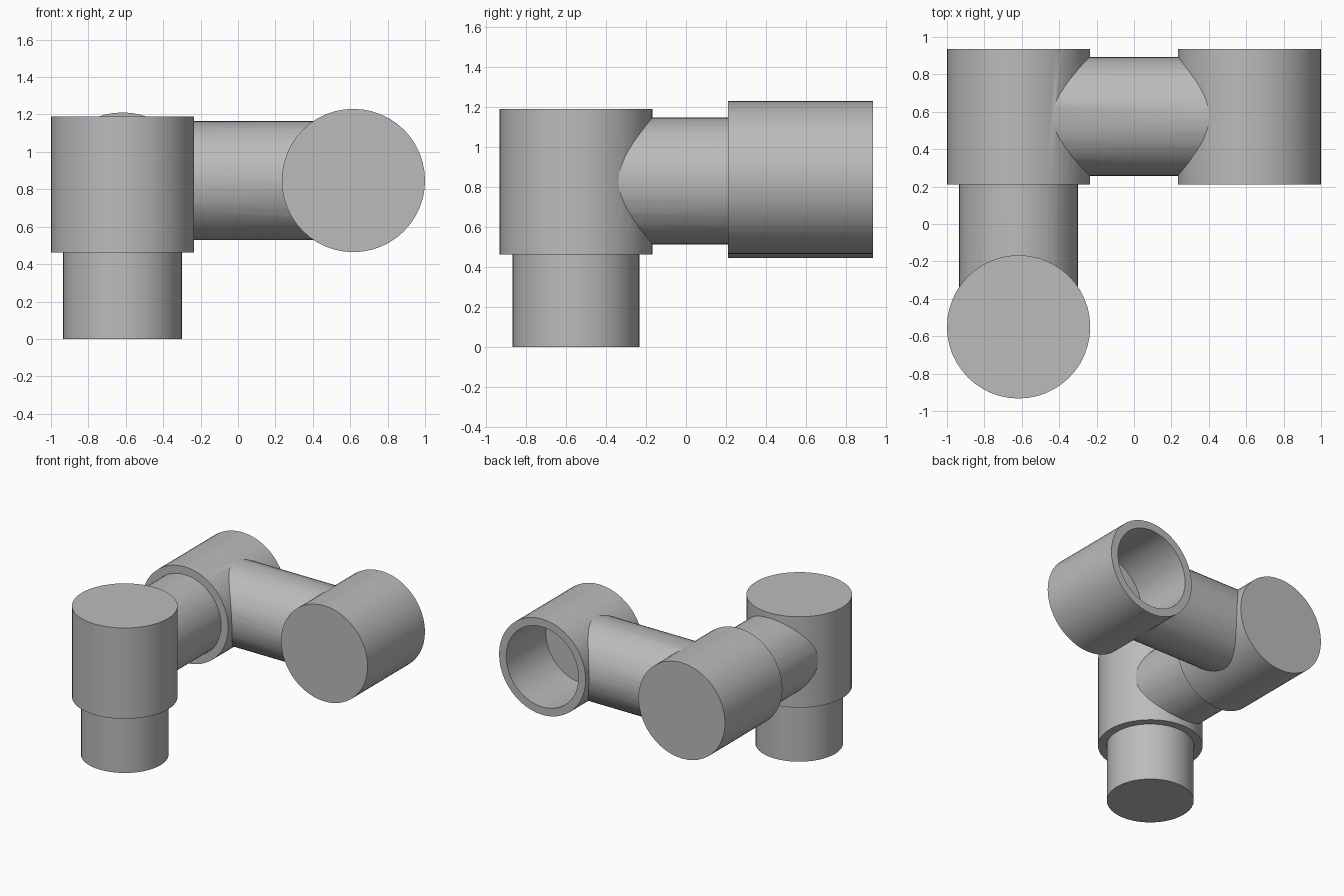
import bpy
import math
from mathutils import Vector

if "Cube" in bpy.data.objects:
    bpy.data.objects.remove(bpy.data.objects["Cube"], do_unlink=True)

SOCKET_R, PIPE_R, BORE_R = 0.383, 0.318, 0.32
BORE_DEPTH = 0.5

grey = bpy.data.materials.new("plain_grey")
grey.use_nodes = True
colour = (0.5, 0.5, 0.5, 1)
grey.diffuse_color = colour
grey.node_tree.nodes["Principled BSDF"].inputs["Base Color"].default_value = colour


def rod(name, start, end, radius):
    """Solid cylinder running from start to end."""
    start, end = Vector(start), Vector(end)
    axis = end - start
    bpy.ops.mesh.primitive_cylinder_add(
        vertices=48, radius=radius, depth=axis.length, location=(start + end) / 2,
        rotation=axis.to_track_quat('Z', 'Y').to_euler())
    obj = bpy.context.object
    obj.name = name
    obj.data.materials.append(grey)
    return obj


def combine(target, other, operation):
    """Apply a boolean and discard the helper solid."""
    mod = target.modifiers.new(operation.lower(), 'BOOLEAN')
    mod.operation = operation
    mod.solver = 'EXACT'
    mod.object = other
    bpy.context.view_layer.objects.active = target
    bpy.ops.object.modifier_apply(modifier=mod.name)
    bpy.data.objects.remove(other, do_unlink=True)


def drill(target, mouth, inward):
    """Cut a blind bore from the open mouth of a socket."""
    mouth, inward = Vector(mouth), Vector(inward)
    combine(target, rod("bore", mouth - inward * 0.05,
                        mouth + inward * BORE_DEPTH, BORE_R), 'DIFFERENCE')


def finish(obj):
    bpy.ops.object.select_all(action='DESELECT')
    obj.select_set(True)
    bpy.context.view_layer.objects.active = obj
    bpy.ops.object.shade_smooth_by_angle(angle=math.radians(30))


X, Y1 = 0.617, -0.55          # socket axes
Y_OPEN, Y_END = 0.21, 0.935   # ends of the horizontal sockets

# Upright elbow: socket open downwards with a side pipe to the back
upright = rod("upright_elbow", (-X, Y1, 0.463), (-X, Y1, 1.19), SOCKET_R)
combine(upright, rod("side_pipe", (-X, Y1, 0.83), (-X, Y_OPEN + 0.49, 0.83), PIPE_R), 'UNION')
drill(upright, (-X, Y1, 0.463), (0, 0, 1))

# Double elbow: two horizontal sockets, opening opposite ways, joined by a pipe
double = rod("double_elbow", (-X, Y_OPEN, 0.828), (-X, Y_END, 0.828), SOCKET_R)
combine(double, rod("cross_pipe", (-X, 0.575, 0.846), (X, 0.575, 0.846), PIPE_R), 'UNION')
combine(double, rod("far_socket", (X, Y_OPEN, 0.847), (X, Y_END, 0.847), SOCKET_R), 'UNION')
drill(double, (-X, Y_OPEN, 0.828), (0, 1, 0))
drill(double, (X, Y_END, 0.847), (0, -1, 0))

# Foot pipe plugged into the upright elbow
foot = rod("foot_pipe", (-X, Y1, 0), (-X, Y1, 0.95), PIPE_R)

for part in (upright, double, foot):
    finish(part)
